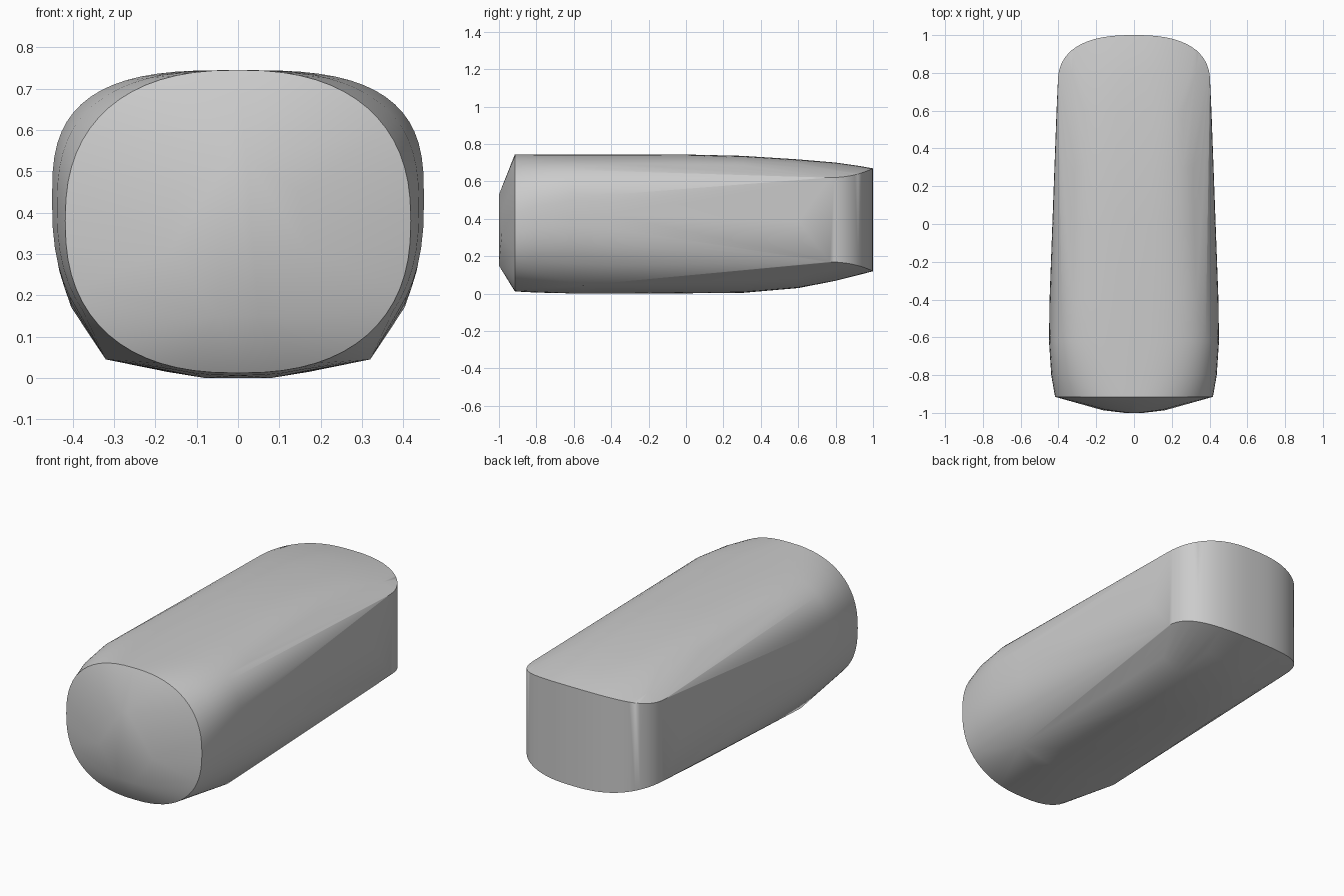
import bpy, bmesh, math

if "Cube" in bpy.data.objects:
    bpy.data.objects.remove(bpy.data.objects["Cube"], do_unlink=True)


def power(v, e):
    return math.copysign(abs(v) ** e, v)


def section(y, half_width, bottom, middle, top, n_low, n_high, steps=64):
    """Rounded cross-section with separate fullness above and below the middle."""
    points = []
    for i in range(steps):
        a = 2 * math.pi * i / steps
        c, s = math.cos(a), math.sin(a)
        n, h = (n_high, top - middle) if s >= 0 else (n_low, middle - bottom)
        points.append((half_width * power(c, 2 / n), y, middle + h * power(s, 2 / n)))
    return points


def mirrored(points):
    return [(side * x, y, z) for x, y, z in points for side in (-1, 1)]


# Front rim and the body behind it
points = section(-0.915, 0.418, 0.012, 0.38, 0.745, 2.4, 2.4)
for row in [(-0.80, 0.438, 0.006, 0.41, 0.745, 2.4, 2.7),
            (-0.62, 0.450, 0.003, 0.43, 0.745, 2.5, 3.0),
            (-0.40, 0.447, 0.002, 0.42, 0.745, 2.6, 3.0),
            (0.00, 0.432, 0.002, 0.41, 0.744, 2.7, 3.0),
            (0.30, 0.421, 0.004, 0.40, 0.737, 2.8, 3.1),
            (0.60, 0.410, 0.030, 0.39, 0.718, 3.0, 3.3)]:
    points += section(*row)

# Faceted nose and lower front corners
points += mirrored([(0.05, -1, 0.15), (0.165, -0.986, 0.31), (0.15, -0.983, 0.45),
                    (0.02, -1, 0.53), (0.32, -0.55, 0.045), (0.08, -0.55, 0)])

# Rounded upright back wall, with its upper and lower edges
for i in range(49):
    a = math.pi * i / 48
    c, s = math.cos(a), math.sin(a)
    x, y = 0.403 * power(c, 0.8), 0.74 + 0.26 * power(s, 0.8)
    points += [(x, y, 0.62 + 0.05 * s ** 2), (x, y, 0.17 - 0.05 * s ** 2)]

# Gentle crown and belly just ahead of the back wall
for y, top, bottom in [(0.80, 0.701, 0.069), (0.92, 0.684, 0.099)]:
    for i in range(-12, 13):
        t = i / 12
        x = 0.33 * t
        points += [(x, y, top - 0.045 * abs(t) ** 2.5),
                   (x, y, bottom + 0.06 * abs(t) ** 2.2)]

# Wrap one tight skin around the outline
bm = bmesh.new()
for p in points:
    bm.verts.new(p)
bmesh.ops.remove_doubles(bm, verts=bm.verts, dist=0.0005)
bmesh.ops.convex_hull(bm, input=bm.verts)
bmesh.ops.delete(bm, geom=[v for v in bm.verts if not v.link_faces], context="VERTS")
bmesh.ops.recalc_face_normals(bm, faces=bm.faces)
mesh = bpy.data.meshes.new("rounded_body")
bm.to_mesh(mesh)
bm.free()
body = bpy.data.objects.new("rounded_body", mesh)
bpy.context.collection.objects.link(body)

# Plain grey finish
grey = bpy.data.materials.new("plain grey")
grey.use_nodes = True
colour = (0.6, 0.6, 0.6, 1)
grey.diffuse_color = colour
grey.node_tree.nodes["Principled BSDF"].inputs["Base Color"].default_value = colour
mesh.materials.append(grey)

# Smooth skin with crisp rim and back edges
bpy.ops.object.select_all(action="DESELECT")
body.select_set(True)
bpy.context.view_layer.objects.active = body
bpy.ops.object.shade_smooth_by_angle(angle=math.radians(38))
